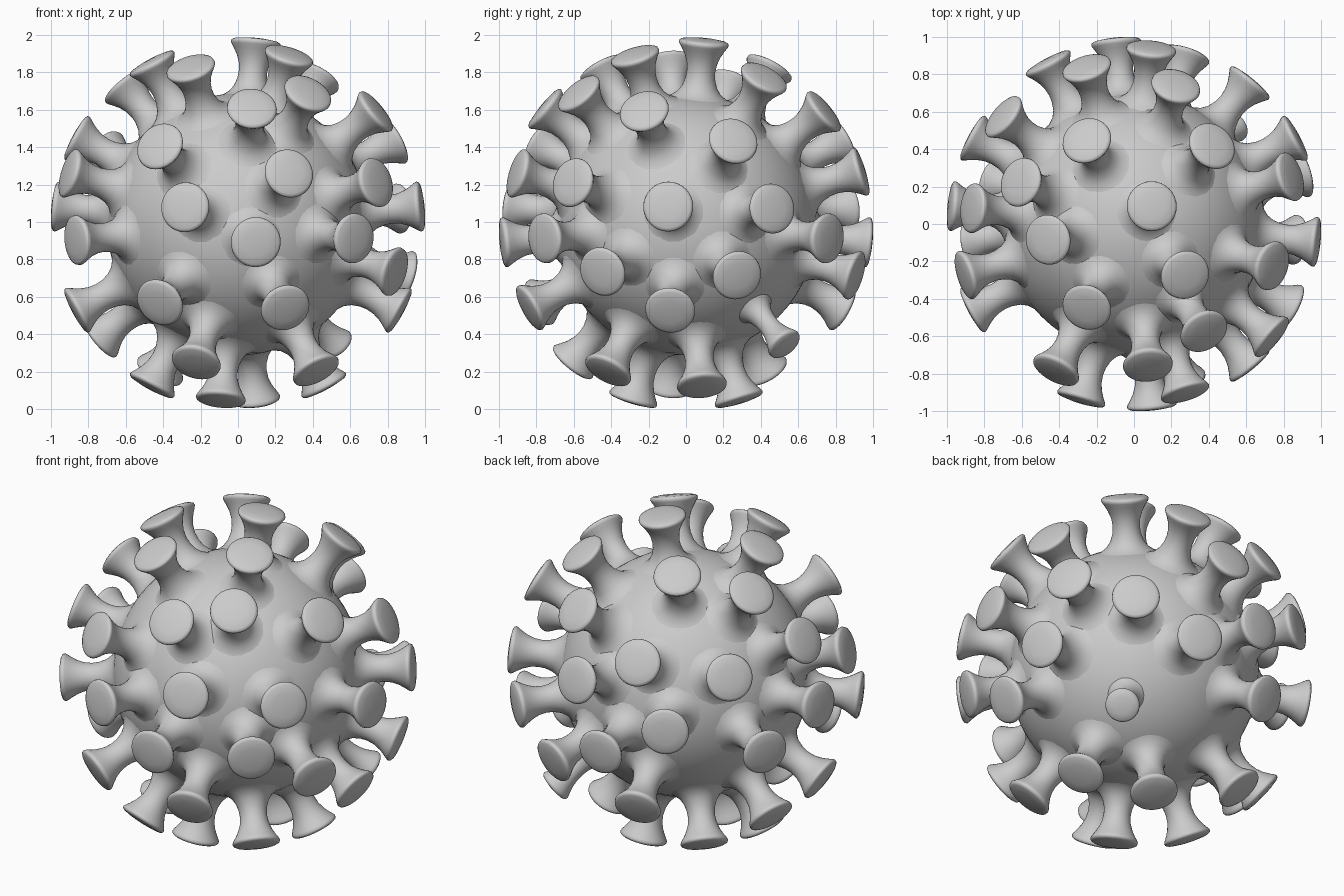
import bpy, bmesh, math
from mathutils import Vector, Matrix

if "Cube" in bpy.data.objects:
    bpy.data.objects.remove(bpy.data.objects["Cube"])

CENTER = Vector((0, 0, 0.987))

# Round body
bpy.ops.mesh.primitive_uv_sphere_add(segments=64, ring_count=32, radius=0.70, location=CENTER)
body = bpy.context.object
body.name = "round_body"
bpy.ops.object.shade_smooth()

# Spike profile (radius, distance from body centre): flared root, thin neck, domed cap
PROFILE = [(0.185, 0.668), (0.15, 0.685), (0.118, 0.708), (0.094, 0.742), (0.080, 0.785),
           (0.076, 0.825), (0.081, 0.868), (0.095, 0.908), (0.114, 0.942), (0.128, 0.963),
           (0.134, 0.975), (0.131, 0.986), (0.118, 0.993), (0.07, 1.0), (0.0, 1.003)]


def make_spike_mesh():
    bm = bmesh.new()
    verts = [bm.verts.new((r, 0, h)) for r, h in PROFILE]
    edges = [bm.edges.new(pair) for pair in zip(verts, verts[1:])]
    bmesh.ops.spin(bm, geom=verts + edges, cent=(0, 0, 0), axis=(0, 0, 1),
                   angle=math.tau, steps=32, use_duplicate=False)
    bmesh.ops.remove_doubles(bm, verts=bm.verts, dist=1e-5)
    bmesh.ops.recalc_face_normals(bm, faces=bm.faces)
    for f in bm.faces:
        f.smooth = True
    mesh = bpy.data.meshes.new("spike")
    bm.to_mesh(mesh)
    bm.free()
    return mesh


# Eight spikes on each side of a cube projected onto the sphere;
# each pair is a cell position along the two in-plane axes (in 1/16 of 90 degrees)
SIDES = {
    "front": (1, -1, [(1, -1), (-3, 1), (3, 3), (1, 7), (-5, 5), (-5, -5), (3, -5), (7, -1)]),
    "back": (1, 1, [(7, -1), (3, 7), (-3, 5), (-5, 1), (1, 3), (-1, -1), (-3, -5), (3, -3)]),
    "right": (0, 1, [(-1, 1), (5, 1), (3, 5), (-3, 7), (-7, 3), (-5, -3), (-1, -5), (3, -3)]),
    "left": (0, -1, [(1, 5), (-3, 3), (1, 1), (-5, -1), (-1, -5), (5, -1), (7, 5), (3, -7)]),
    "top": (2, 1, [(1, 1), (-5, -1), (-3, 5), (5, 5), (3, -3), (-3, -5), (-7, 3), (5, -7)]),
    "bottom": (2, -1, [(7, 7), (5, 1), (1, 3), (-5, 5), (-1, -3), (-5, -1), (-3, -7), (5, -5)]),
}
STEP = math.radians(90 / 16)

spike_mesh = make_spike_mesh()
for side, (axis, sign, cells) in SIDES.items():
    for n, (i, j) in enumerate(cells):
        d = [math.tan(i * STEP), math.tan(j * STEP)]
        d.insert(axis, sign)
        # the spike on a cube corner is thinner
        width = 0.72 if abs(i) == abs(j) == 7 else 1.0
        spike = bpy.data.objects.new(f"{side}_spike_{n + 1}", spike_mesh)
        turn = Vector(d).to_track_quat('Z', 'Y').to_matrix().to_4x4()
        spike.matrix_world = (Matrix.Translation(CENTER) @ turn
                              @ Matrix.Diagonal((width, width, 1, 1)))
        bpy.context.collection.objects.link(spike)
